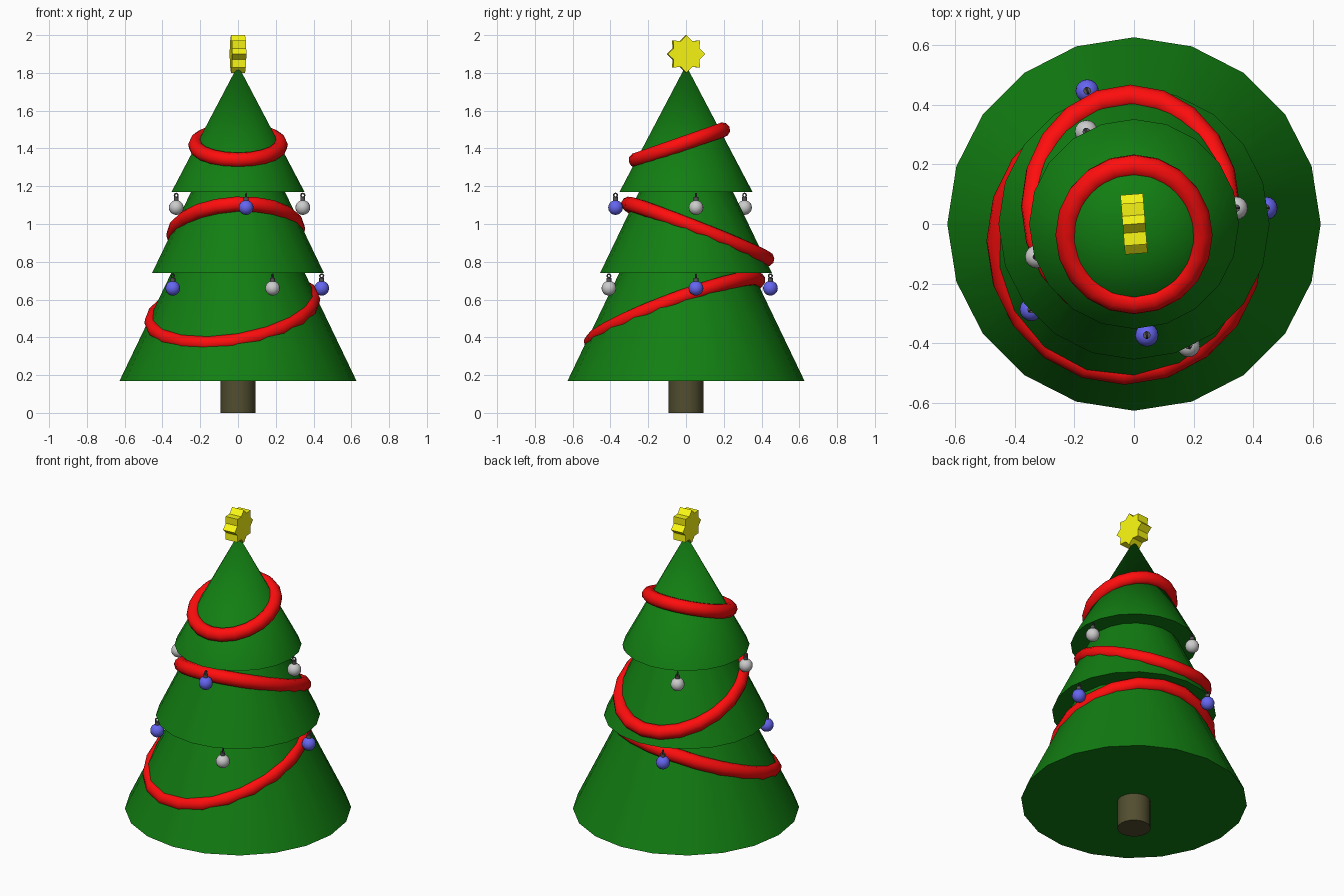
import bpy, bmesh, math
from mathutils import Matrix

if "Cube" in bpy.data.objects:
    bpy.data.objects.remove(bpy.data.objects["Cube"])


def material(name, rgb):
    m = bpy.data.materials.new(name)
    m.diffuse_color = (*rgb, 1)
    m.use_nodes = True
    m.node_tree.nodes["Principled BSDF"].inputs["Base Color"].default_value = m.diffuse_color
    return m


GREEN = material("needles", (0.006, 0.21, 0.006))
BROWN = material("bark", (0.085, 0.076, 0.03))
RED = material("garland_red", (1.0, 0.004, 0.004))
YELLOW = material("star_yellow", (0.95, 0.93, 0.006))
BLUE = material("bauble_blue", (0.13, 0.13, 0.88))
SILVER = material("bauble_silver", (0.58, 0.58, 0.58))
DARK = material("cap_grey", (0.09, 0.09, 0.09))


def finish(obj, name, mat, smooth=True):
    obj.name = name
    obj.data.materials.append(mat)
    if smooth:
        bpy.ops.object.shade_smooth_by_angle(angle=math.radians(40))


def cone(name, mat, r1, r2, z1, z2, x=0, y=0, sides=20):
    bpy.ops.mesh.primitive_cone_add(vertices=sides, radius1=r1, radius2=r2, depth=z2 - z1,
                                    location=(x, y, (z1 + z2) / 2))
    obj = bpy.context.object
    # put a vertex on the x axis
    obj.data.transform(Matrix.Rotation(math.pi / 2, 4, 'Z'))
    finish(obj, name, mat)


# Trunk and three tiers of branches
cone("trunk", BROWN, 0.092, 0.092, 0, 0.25)
cone("lower_branches", GREEN, 0.627, 0.325, 0.17, 0.80)
cone("middle_branches", GREEN, 0.455, 0.22, 0.74, 1.23)
cone("upper_branches", GREEN, 0.352, 0.0, 1.17, 1.84)


def garland(name, cx, cy, rx, ry, z, slope_x, slope_y, n=20, tube=0.04):
    """Closed tube along an ellipse lying in a sloping plane."""
    cu = bpy.data.curves.new(name, 'CURVE')
    cu.dimensions = '3D'
    cu.bevel_depth = tube
    cu.bevel_resolution = 3
    sp = cu.splines.new('POLY')
    sp.points.add(n - 1)
    sp.use_cyclic_u = True
    for i, p in enumerate(sp.points):
        t = 2 * math.pi * i / n
        dx, dy = rx * math.cos(t), ry * math.sin(t)
        p.co = (cx + dx, cy + dy, z + slope_x * dx + slope_y * dy, 1)
    sp.use_smooth = True
    cu.materials.append(RED)
    bpy.context.collection.objects.link(bpy.data.objects.new(name, cu))


# Tilted garlands
garland("upper_garland", 0, -0.035, 0.224, 0.229, 1.418, 0, 0.35)
garland("middle_garland", -0.012, 0.062, 0.328, 0.366, 0.96, 0.05, -0.396)
garland("lower_garland", -0.03, -0.06, 0.426, 0.441, 0.54, 0.14, 0.37)


def bauble(name, mat, x, y, z):
    bpy.ops.mesh.primitive_uv_sphere_add(segments=16, ring_count=10, radius=0.039, location=(x, y, z))
    finish(bpy.context.object, name, mat)
    cone(name + "_cap", DARK, 0.013, 0.013, z + 0.034, z + 0.055, x, y, 10)
    bpy.ops.mesh.primitive_torus_add(major_segments=12, minor_segments=6, major_radius=0.01,
                                     minor_radius=0.004, location=(x, y, z + 0.065),
                                     rotation=(math.pi / 2, 0, math.atan2(y, x)))
    finish(bpy.context.object, name + "_loop", DARK)


# Hanging baubles: upper ring, then lower ring
for i, (x, y, z, mat) in enumerate([
        (0.343, 0.053, 1.087, SILVER), (-0.16, 0.31, 1.087, SILVER),
        (-0.327, -0.11, 1.087, SILVER), (0.043, -0.373, 1.087, BLUE),
        (0.443, 0.053, 0.66, BLUE), (-0.157, 0.447, 0.66, BLUE),
        (-0.345, -0.287, 0.66, BLUE), (0.183, -0.408, 0.66, SILVER)]):
    bauble(f"bauble_{i + 1}", mat, x, y, z)

# Eight-pointed star facing sideways
bm = bmesh.new()
ring = []
for i in range(16):
    r = 0.1 if i % 2 == 0 else 0.075
    t = math.pi * i / 8
    ring.append(bm.verts.new((-0.038, r * math.cos(t), r * math.sin(t))))
face = bm.faces.new(ring)
ext = bmesh.ops.extrude_face_region(bm, geom=[face], use_keep_orig=True)
bmesh.ops.translate(bm, vec=(0.076, 0, 0),
                    verts=[g for g in ext["geom"] if isinstance(g, bmesh.types.BMVert)])
bmesh.ops.recalc_face_normals(bm, faces=bm.faces)
me = bpy.data.meshes.new("star")
bm.to_mesh(me)
bm.free()
star = bpy.data.objects.new("star", me)
bpy.context.collection.objects.link(star)
star.location = (0, 0, 1.9)
star.rotation_euler = (0, 0, math.radians(4.5))
finish(star, "star", YELLOW, smooth=False)
